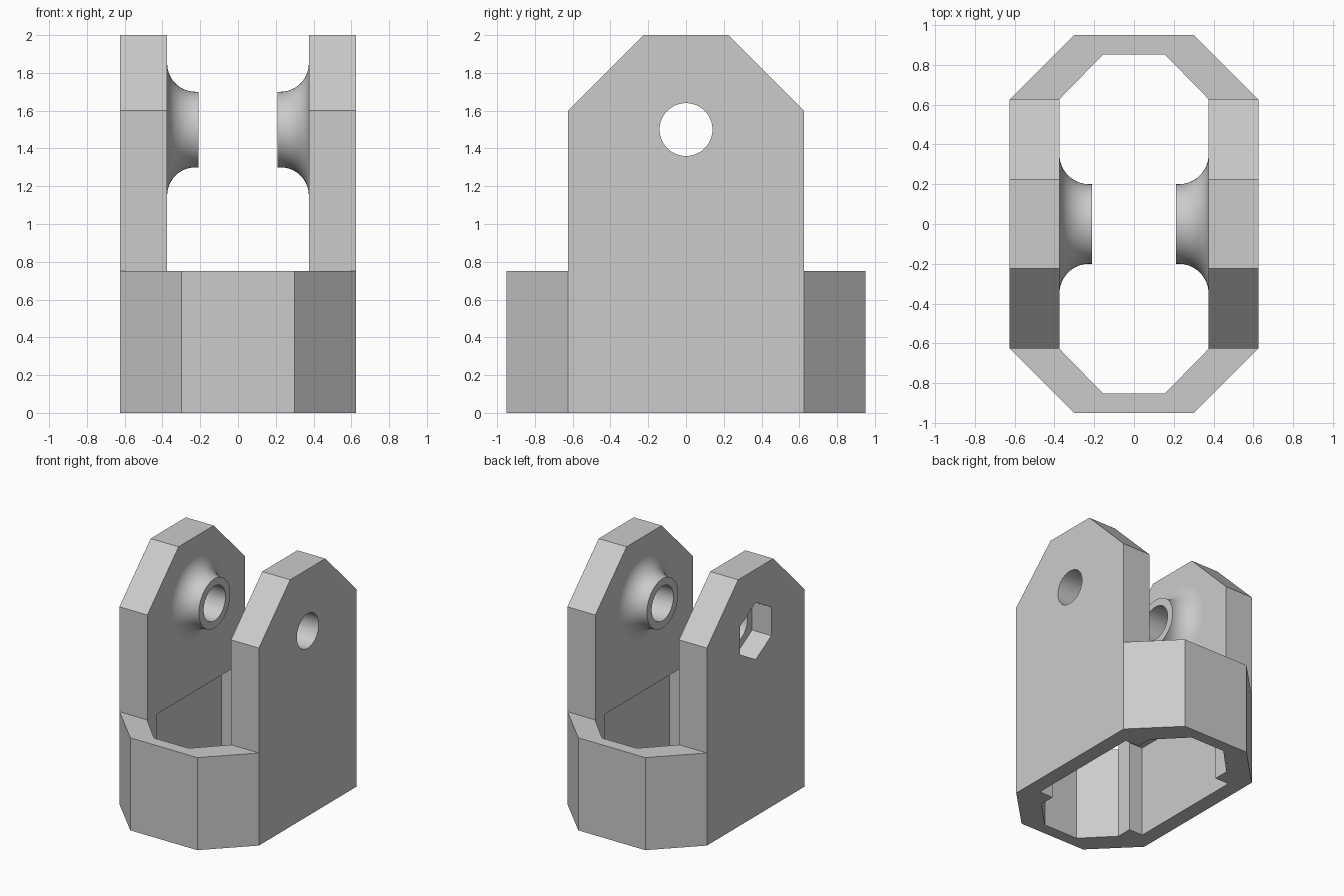
import bpy, bmesh, math
from mathutils import Vector

cube = bpy.data.objects.get("Cube")
if cube:
    bpy.data.objects.remove(cube, do_unlink=True)

grey = bpy.data.materials.new("light_grey")
grey.use_nodes = True
colour = (0.6, 0.6, 0.6, 1)
grey.diffuse_color = colour
grey.node_tree.nodes["Principled BSDF"].inputs["Base Color"].default_value = colour


def finish(name, bm):
    bmesh.ops.remove_doubles(bm, verts=bm.verts, dist=1e-5)
    bmesh.ops.recalc_face_normals(bm, faces=bm.faces)
    mesh = bpy.data.meshes.new(name)
    bm.to_mesh(mesh)
    bm.free()
    mesh.materials.append(grey)
    obj = bpy.data.objects.new(name, mesh)
    bpy.context.collection.objects.link(obj)
    return obj


def prism(name, points, start, end, axis):
    """Extrude a closed outline along x (points are y, z) or z (points are x, y)."""
    bm = bmesh.new()
    place = (lambda a, b: (start, a, b)) if axis == "x" else (lambda a, b: (a, b, start))
    face = bm.faces.new([bm.verts.new(place(a, b)) for a, b in points])
    moved = bmesh.ops.extrude_face_region(bm, geom=[face])["geom"]
    shift = Vector((end - start, 0, 0) if axis == "x" else (0, 0, end - start))
    bmesh.ops.translate(bm, vec=shift, verts=[v for v in moved if isinstance(v, bmesh.types.BMVert)])
    return finish(name, bm)


def mirrored(half):
    """Close a right-hand outline by reflecting it across the vertical axis."""
    return half + [(-a, b) for a, b in reversed(half)]


def octagon(x1, y1, x2, y2):
    return mirrored([(x1, -y1), (x2, -y2), (x2, y2), (x1, y1)])


def circle(radius, sides, height):
    return [(radius * math.sin(2 * math.pi * i / sides),
             height + radius * math.cos(2 * math.pi * i / sides)) for i in range(sides)]


def combine(target, tool, operation):
    mod = target.modifiers.new(operation.title(), "BOOLEAN")
    mod.operation, mod.solver, mod.object = operation, "EXACT", tool
    bpy.context.view_layer.objects.active = target
    bpy.ops.object.modifier_apply(modifier=mod.name)
    bpy.data.objects.remove(tool, do_unlink=True)


def boss(side):
    """Flared collar on the inner face of a cheek, turned about x."""
    fillet = 0.15
    outline = [(0.42, 0), (0.42, 0.35)]
    for i in range(15):
        t = math.pi / 2 * i / 14
        outline.append((0.225 + fillet * math.cos(t), 0.35 - fillet * math.sin(t)))
    outline += [(0.21, 0.2), (0.21, 0)]
    bm = bmesh.new()
    verts = [bm.verts.new((side * x, 0, pivot + r)) for x, r in outline]
    edges = [bm.edges.new(pair) for pair in zip(verts, verts[1:])]
    bmesh.ops.spin(bm, geom=verts + edges, cent=(0, 0, pivot), axis=(1, 0, 0),
                   angle=2 * math.pi, steps=64)
    return finish("boss", bm)


pivot = 1.5

# Octagonal sleeve with two tall cheeks: plan outline crossed with side outline
body = prism("clevis_body", octagon(0.3, 0.95, 0.625, 0.625), 0, 2, "z")
side = mirrored([(1, -0.1), (1, 0.75), (0.625, 0.75), (0.625, 1.6), (0.225, 2.0), (0.225, 2.1)])
side = mirrored([(1, -0.1), (1, 0.75), (0.625, 0.75), (0.625, 1.6), (0.125, 2.1)])
combine(body, prism("side_outline", side, -1, 1, "x"), "INTERSECT")

# Through opening and the shallow recesses inside the lower cheeks
combine(body, prism("opening", octagon(0.155, 0.853, 0.375, 0.628), -1, 3, "z"), "DIFFERENCE")
recess = mirrored([(0.5, -0.5), (0.5, 0.5)])
combine(body, prism("recess", recess, -1, 0.75, "z"), "DIFFERENCE")

# Flared bosses, pin hole and hexagonal nut pocket
for s in (-1, 1):
    combine(body, boss(s), "UNION")
combine(body, prism("pin_hole", circle(0.14, 64, pivot), -1, 1, "x"), "DIFFERENCE")
combine(body, prism("nut_pocket", circle(0.231, 6, pivot), -1, -0.453, "x"), "DIFFERENCE")

# Smooth bosses and bore, flat plates
bpy.ops.object.select_all(action="DESELECT")
body.select_set(True)
bpy.context.view_layer.objects.active = body
bpy.ops.object.shade_smooth_by_angle(angle=math.radians(30))
for poly in body.data.polygons:
    if poly.area > 0.03:
        poly.use_smooth = False
